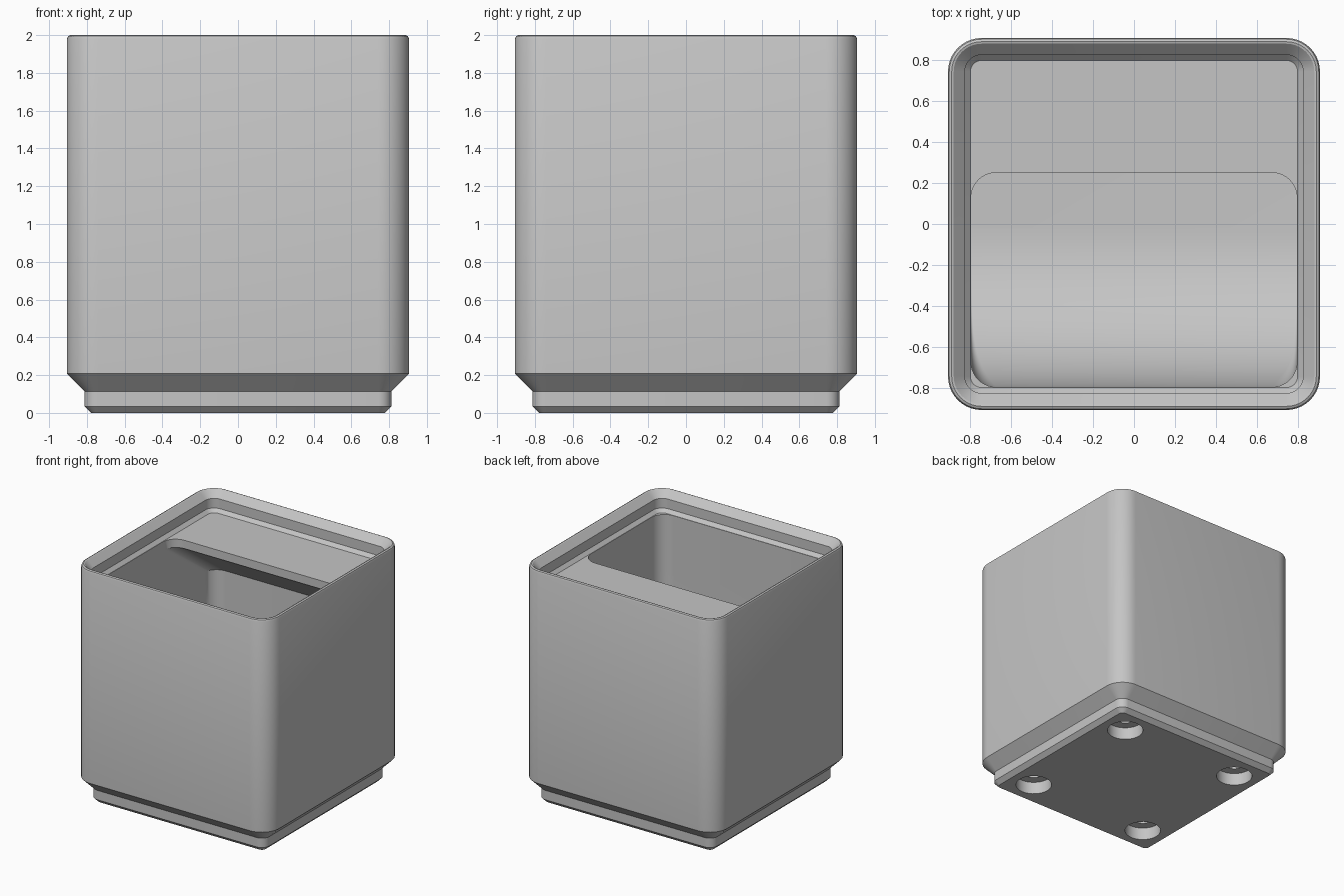
import bpy
import bmesh
import math

if "Cube" in bpy.data.objects:
    bpy.data.objects.remove(bpy.data.objects["Cube"])

HALF, CORNER = 0.906, 0.164      # outer wall half width and corner radius
SHELF_Z, FLOOR_Z = 1.834, 0.306  # shelf top and cavity floor
STEPS = 10

grey = bpy.data.materials.new("plain grey")
grey.use_nodes = True
grey.diffuse_color = (0.56, 0.56, 0.56, 1)
grey.node_tree.nodes["Principled BSDF"].inputs["Base Color"].default_value = (0.56, 0.56, 0.56, 1)


def rounded_ring(half_x, front, back, r_front, r_back, z):
    """Rounded rectangle, counter-clockwise from the back left corner."""
    points = []
    corners = [(1, back, r_back, 1), (-1, back, r_back, 1),
               (-1, front, r_front, -1), (1, front, r_front, -1)]
    for k, (sx, y, r, sy) in enumerate(corners):
        for i in range(STEPS + 1):
            a = math.pi / 2 * (k + i / STEPS)
            points.append((sx * (half_x - r) + r * math.cos(a),
                           y - sy * r + r * math.sin(a), z))
    return points


def loft(name, rings):
    """Skin a stack of rings and cap both ends."""
    bm = bmesh.new()
    loops = [[bm.verts.new(p) for p in ring] for ring in rings]
    n = len(loops[0])
    for low, high in zip(loops, loops[1:]):
        for i in range(n):
            j = (i + 1) % n
            bm.faces.new((low[i], low[j], high[j], high[i]))
    bm.faces.new(loops[0][::-1])
    bm.faces.new(loops[-1])
    bmesh.ops.recalc_face_normals(bm, faces=bm.faces)
    mesh = bpy.data.meshes.new(name)
    bm.to_mesh(mesh)
    bm.free()
    obj = bpy.data.objects.new(name, mesh)
    bpy.context.collection.objects.link(obj)
    mesh.materials.append(grey)
    return obj


def square_ring(half, z):
    r = max(CORNER - (HALF - half), 0.03)
    return rounded_ring(half, -half, half, r, r, z)


def cut(target, cutter):
    mod = target.modifiers.new("cut", "BOOLEAN")
    mod.operation, mod.solver, mod.object = "DIFFERENCE", "EXACT", cutter
    bpy.context.view_layer.objects.active = target
    bpy.ops.object.modifier_apply(modifier=mod.name)
    bpy.data.objects.remove(cutter)


# Outer shell: stepped foot, straight wall, rounded rim, stacking lip
profile = [(0.777, 0), (0.812, 0.035), (0.812, 0.114), (HALF, 0.208),
           (HALF, 1.98), (0.9, 1.994), (0.888, 2.0), (0.878, 1.997),
           (0.824, 1.943), (0.824, 1.862), (0.797, SHELF_Z)]
bin_body = loft("storage_bin", [square_ring(h, z) for h, z in profile])

# Cavity: curved scoop at the front, sloped label shelf at the back
IN, EDGE, R, SCOOP = 0.794, 0.25, 0.122, 0.77
rings = []
for i in range(25):
    t = math.pi / 2 * i / 24
    front = -IN + SCOOP * (1 - math.sin(t))
    rings.append(rounded_ring(IN, front, IN, 0.004 + (R - 0.004) * math.sin(t) ** 6, R,
                              FLOOR_Z + SCOOP * (1 - math.cos(t))))
lip_z = SHELF_Z - 0.07
slope_z = lip_z - (IN - EDGE) * math.tan(math.radians(36))
for back, z in [(IN, slope_z), (EDGE, lip_z), (EDGE, 1.9)]:
    rings.append(rounded_ring(IN, -IN, back, R, R, z))
cut(bin_body, loft("cavity_cutter", rings))

# Magnet recesses with screw holes under the foot
for sx in (-1, 1):
    for sy in (-1, 1):
        for radius, depth in ((0.142, 0.105), (0.066, 0.26)):
            bpy.ops.mesh.primitive_cylinder_add(
                vertices=40, radius=radius, depth=2 * depth,
                location=(sx * 0.568, sy * 0.568, 0))
            cutter = bpy.context.object
            cutter.data.materials.append(grey)
            cut(bin_body, cutter)

# Smooth the rounded corners and keep the creases
bpy.ops.object.select_all(action="DESELECT")
bin_body.select_set(True)
bpy.context.view_layer.objects.active = bin_body
bpy.ops.object.shade_smooth_by_angle(angle=math.radians(25))
